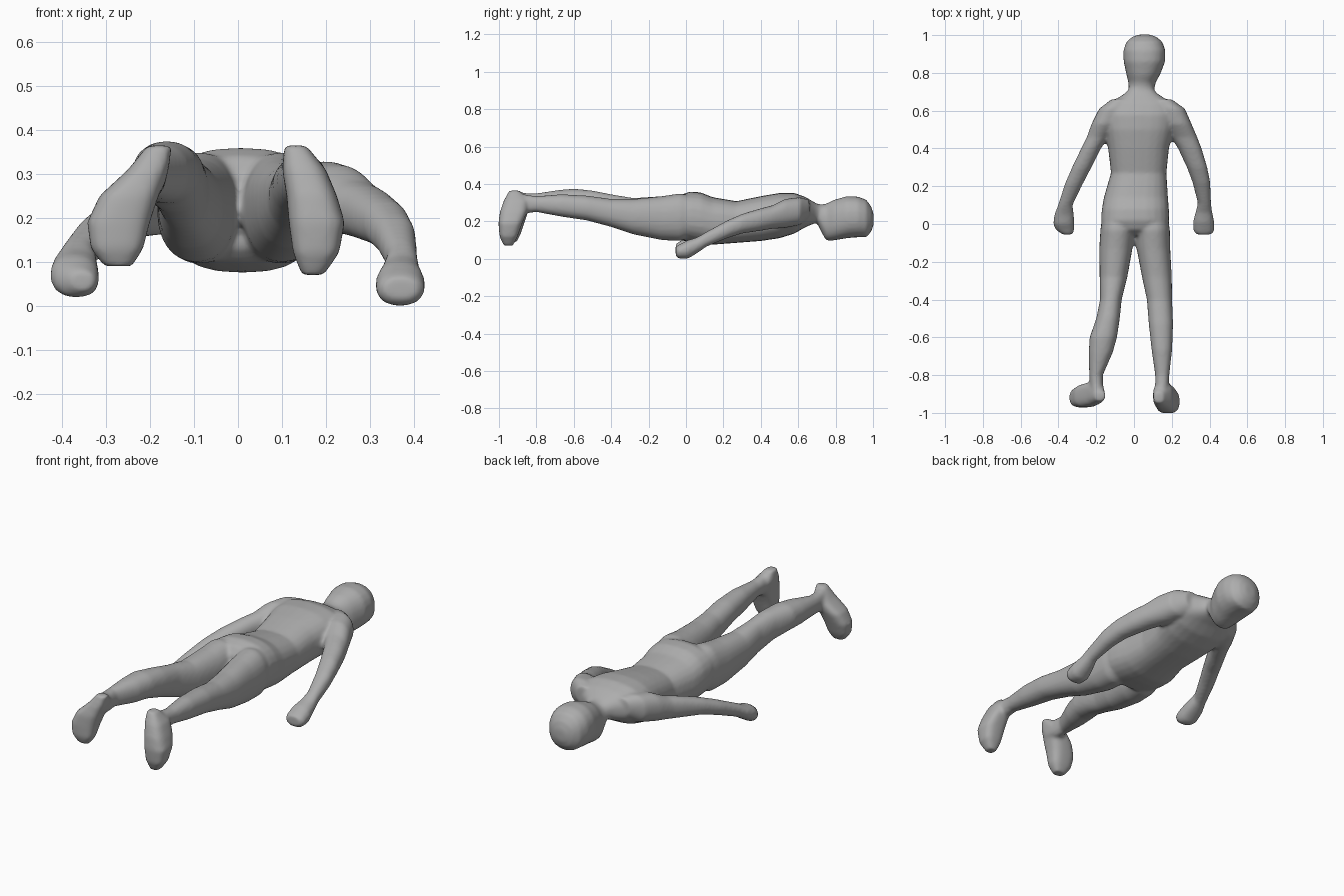
import bpy, bmesh, math

SIDES = 24
bm = bmesh.new()


def loft(rings, axis="y", power=0.9):
    """Skin rounded sections. Ring = (station, x min, x max, other min, other max)."""
    loops = []
    for s, x0, x1, o0, o1 in rings:
        loop = []
        for i in range(SIDES):
            a = 2 * math.pi * i / SIDES
            c, d = math.cos(a), math.sin(a)
            x = (x0 + x1) / 2 + (x1 - x0) / 2 * math.copysign(abs(c) ** power, c)
            o = (o0 + o1) / 2 + (o1 - o0) / 2 * math.copysign(abs(d) ** power, d)
            loop.append(bm.verts.new((x, s, o) if axis == "y" else (x, o, s)))
        loops.append(loop)
    faces = [bm.faces.new(loops[0]), bm.faces.new(loops[-1][::-1])]
    for a, b in zip(loops, loops[1:]):
        for i in range(SIDES):
            j = (i + 1) % SIDES
            faces.append(bm.faces.new((a[j], a[i], b[i], b[j])))
    bmesh.ops.recalc_face_normals(bm, faces=faces)


# torso, hips to base of neck
loft([(-0.06, -0.10, 0.11, 0.13, 0.30),
      (-0.03, -0.16, 0.17, 0.10, 0.34),
      (0.02, -0.175, 0.187, 0.09, 0.36),
      (0.08, -0.17, 0.185, 0.08, 0.355),
      (0.14, -0.16, 0.18, 0.075, 0.33),
      (0.27, -0.122, 0.172, 0.085, 0.308),
      (0.40, -0.137, 0.185, 0.095, 0.335),
      (0.50, -0.155, 0.21, 0.11, 0.352),
      (0.58, -0.16, 0.22, 0.135, 0.352),
      (0.64, -0.13, 0.20, 0.17, 0.33),
      (0.69, -0.05, 0.125, 0.19, 0.30),
      (0.71, -0.03, 0.105, 0.20, 0.29)], power=0.8)

# neck and head, face down
loft([(0.62, -0.06, 0.13, 0.19, 0.32),
      (0.70, -0.032, 0.105, 0.195, 0.295),
      (0.725, -0.028, 0.11, 0.14, 0.29),
      (0.75, -0.03, 0.115, 0.097, 0.295),
      (0.79, -0.04, 0.138, 0.098, 0.315),
      (0.86, -0.055, 0.165, 0.11, 0.335),
      (0.92, -0.056, 0.166, 0.115, 0.333),
      (0.965, -0.04, 0.15, 0.115, 0.315),
      (0.99, -0.01, 0.12, 0.145, 0.28),
      (1.003, 0.025, 0.085, 0.18, 0.24)], power=0.88)

# right leg
loft([(0.06, 0.01, 0.175, 0.13, 0.33),
      (-0.03, 0.006, 0.19, 0.095, 0.35),
      (-0.13, 0.014, 0.192, 0.10, 0.335),
      (-0.28, 0.042, 0.20, 0.13, 0.32),
      (-0.40, 0.068, 0.202, 0.17, 0.32),
      (-0.53, 0.078, 0.207, 0.205, 0.338),
      (-0.665, 0.093, 0.202, 0.225, 0.345),
      (-0.80, 0.112, 0.187, 0.25, 0.335),
      (-0.87, 0.112, 0.183, 0.24, 0.345),
      (-0.93, 0.11, 0.18, 0.25, 0.36)])

# left leg
loft([(0.06, -0.165, 0.0, 0.13, 0.33),
      (-0.03, -0.178, 0.004, 0.095, 0.35),
      (-0.13, -0.184, -0.008, 0.10, 0.335),
      (-0.28, -0.182, -0.035, 0.13, 0.325),
      (-0.40, -0.18, -0.065, 0.17, 0.345),
      (-0.50, -0.20, -0.075, 0.205, 0.365),
      (-0.60, -0.235, -0.09, 0.23, 0.375),
      (-0.68, -0.24, -0.112, 0.235, 0.368),
      (-0.80, -0.237, -0.165, 0.25, 0.35),
      (-0.85, -0.235, -0.163, 0.245, 0.35),
      (-0.92, -0.22, -0.16, 0.26, 0.365)])

# feet hanging down, soles facing the front
loft([(0.365, 0.105, 0.155, -0.945, -0.89),
      (0.31, 0.10, 0.20, -0.975, -0.84),
      (0.25, 0.11, 0.225, -0.995, -0.85),
      (0.19, 0.115, 0.243, -1.003, -0.875),
      (0.12, 0.125, 0.23, -0.997, -0.90),
      (0.07, 0.145, 0.195, -0.975, -0.925)], axis="z", power=0.7)
loft([(0.365, -0.205, -0.15, -0.935, -0.89),
      (0.31, -0.25, -0.157, -0.955, -0.835),
      (0.25, -0.315, -0.18, -0.97, -0.845),
      (0.19, -0.343, -0.20, -0.972, -0.865),
      (0.13, -0.335, -0.215, -0.97, -0.885),
      (0.09, -0.305, -0.24, -0.955, -0.905)], axis="z", power=0.7)

# right arm and fist
loft([(0.66, 0.10, 0.20, 0.22, 0.315),
      (0.61, 0.12, 0.27, 0.18, 0.33),
      (0.53, 0.15, 0.305, 0.165, 0.32),
      (0.46, 0.195, 0.335, 0.16, 0.285),
      (0.40, 0.233, 0.358, 0.15, 0.27),
      (0.30, 0.28, 0.388, 0.135, 0.24),
      (0.22, 0.31, 0.404, 0.11, 0.205),
      (0.11, 0.338, 0.408, 0.065, 0.145),
      (0.06, 0.325, 0.415, 0.03, 0.115),
      (0.01, 0.312, 0.425, 0.0, 0.10),
      (-0.04, 0.315, 0.424, 0.0, 0.075),
      (-0.055, 0.33, 0.41, 0.015, 0.065)])

# left arm and fist
loft([(0.66, -0.12, -0.02, 0.22, 0.315),
      (0.61, -0.185, -0.04, 0.18, 0.33),
      (0.53, -0.225, -0.08, 0.165, 0.32),
      (0.46, -0.25, -0.135, 0.16, 0.285),
      (0.40, -0.28, -0.175, 0.155, 0.27),
      (0.30, -0.328, -0.225, 0.145, 0.24),
      (0.21, -0.367, -0.272, 0.12, 0.205),
      (0.10, -0.402, -0.325, 0.08, 0.155),
      (0.05, -0.422, -0.318, 0.05, 0.13),
      (0.0, -0.428, -0.315, 0.02, 0.115),
      (-0.03, -0.415, -0.315, 0.018, 0.095),
      (-0.055, -0.38, -0.325, 0.035, 0.08)])

mesh = bpy.data.meshes.new("body")
bm.to_mesh(mesh)
bm.free()
body = bpy.data.objects.new("body", mesh)
bpy.context.collection.objects.link(body)

grey = bpy.data.materials.new("grey")
grey.diffuse_color = (0.42, 0.42, 0.42, 1)
mesh.materials.append(grey)

# fuse the overlapping parts into one smooth skin
fuse = body.modifiers.new("fuse", "REMESH")
fuse.mode = "VOXEL"
fuse.voxel_size = 0.009
fuse.use_smooth_shade = True
relax = body.modifiers.new("relax", "SMOOTH")
relax.factor = 0.5
relax.iterations = 8
